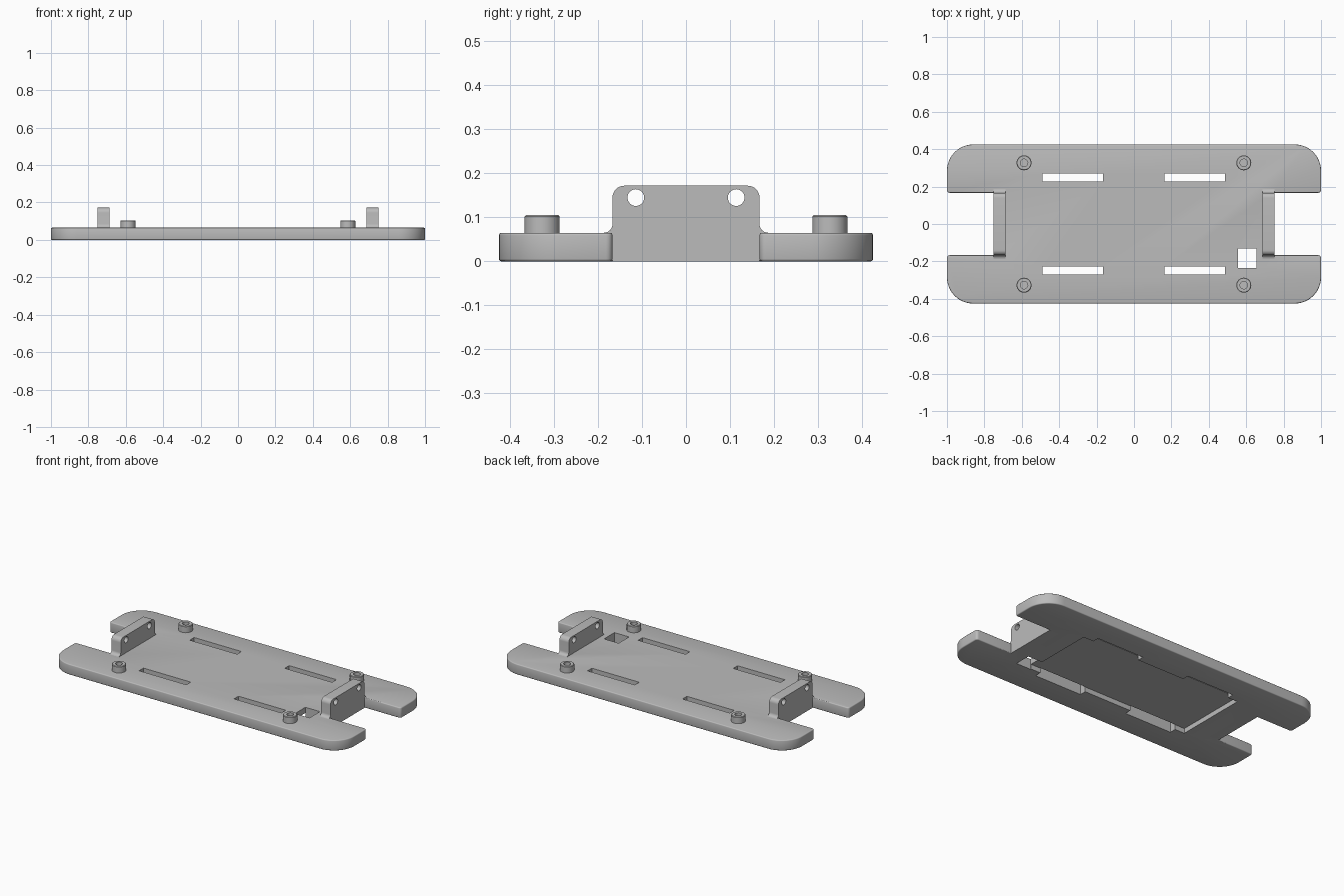
import bpy, bmesh, math

if "Cube" in bpy.data.objects:
    bpy.data.objects.remove(bpy.data.objects["Cube"])

grey = bpy.data.materials.new("mid_grey")
grey.diffuse_color = (0.5, 0.5, 0.5, 1)
grey.use_nodes = True
grey.node_tree.nodes["Principled BSDF"].inputs["Base Color"].default_value = grey.diffuse_color


def arc(cx, cy, r, a0, a1, n=8):
    """Points along a circular arc, angles in degrees."""
    return [(cx + r * math.cos(math.radians(a0 + (a1 - a0) * i / n)),
             cy + r * math.sin(math.radians(a0 + (a1 - a0) * i / n))) for i in range(n + 1)]


def add_object(name, bm):
    bmesh.ops.recalc_face_normals(bm, faces=bm.faces)
    mesh = bpy.data.meshes.new(name)
    bm.to_mesh(mesh)
    bm.free()
    mesh.materials.append(grey)
    ob = bpy.data.objects.new(name, mesh)
    bpy.context.collection.objects.link(ob)
    return ob


def extrude(name, points, offset, bevel=0.0):
    """Close a 3D outline and sweep it along offset, optionally rounding both rims."""
    bm = bmesh.new()
    face = bm.faces.new([bm.verts.new(p) for p in points])
    top = bmesh.ops.extrude_face_region(bm, geom=[face])["geom"]
    bmesh.ops.translate(bm, vec=offset, verts=[v for v in top if isinstance(v, bmesh.types.BMVert)])
    if bevel:
        rims = [e for e in bm.edges if abs(e.verts[0].co.z - e.verts[1].co.z) < 1e-6]
        bmesh.ops.bevel(bm, geom=rims, offset=bevel, segments=3, profile=0.5, affect="EDGES")
    return add_object(name, bm)


def box(name, x0, x1, y0, y1, z0, z1):
    return extrude(name, [(x0, y0, z0), (x1, y0, z0), (x1, y1, z0), (x0, y1, z0)], (0, 0, z1 - z0))


def cut(ob, cutters):
    for c in cutters:
        m = ob.modifiers.new("cut", "BOOLEAN")
        m.operation, m.solver, m.object = "DIFFERENCE", "EXACT", c
    bpy.context.view_layer.update()
    mesh = bpy.data.meshes.new_from_object(ob.evaluated_get(bpy.context.evaluated_depsgraph_get()))
    ob.modifiers.clear()
    ob.data = mesh
    for c in cutters:
        bpy.data.objects.remove(c)


def smooth(ob):
    bpy.ops.object.select_all(action="DESELECT")
    ob.select_set(True)
    bpy.context.view_layer.objects.active = ob
    bpy.ops.object.shade_smooth_by_angle(angle=math.radians(35))


L, W, T = 1.0, 0.425, 0.065        # half length, half width, thickness
NX, NY = 0.75, 0.167               # end notch
R = 0.14                           # outer corner radius

# H-shaped base plate: one quarter outline, mirrored round
q = [(NX, NY)] + arc(L - 0.015, NY + 0.015, 0.015, -90, 0, 4) + arc(L - R, W - R, R, 0, 90, 12)
half = q + [(-x, y) for x, y in reversed(q)]
outline = half + [(-x, -y) for x, y in half]
plate = extrude("base_plate", [(x, y, 0) for x, y in outline], (0, 0, T), 0.006)

# strap slots, square cable hole and underside pocket
cutters = [box("slot_cutter", x0, x0 + 0.325, y - 0.0215, y + 0.0215, -0.1, 0.2)
           for x0 in (-0.49, 0.162) for y in (-0.2485, 0.2485)]
cutters.append(box("hole_cutter", 0.555, 0.655, -0.234, -0.132, -0.1, 0.2))
cutters.append(box("pocket_cutter", -0.557, 0.557, -0.229, 0.229, -0.1, 0.03))
cut(plate, cutters)
smooth(plate)

# upright end brackets with rounded tops, flared feet and two holes
side = [(NY, 0), (NY, T - 0.004), (NY + 0.018, T - 0.004), (NY + 0.018, T)]
side += arc(NY + 0.02, T + 0.02, 0.02, 270, 180, 6)
side += arc(NY - 0.027, 0.172 - 0.027, 0.027, 0, 90, 8)
profile = side + [(-y, z) for y, z in reversed(side)]
for name, x0 in (("left_bracket", -0.752), ("right_bracket", 0.688)):
    bracket = extrude(name, [(x0, y, z) for y, z in profile], (0.064, 0, 0))
    holes = [extrude("pin_cutter", [(x0 - 0.1, y, z) for y, z in arc(s * 0.114, 0.145, 0.019, 0, 360, 32)[:-1]],
                     (0.3, 0, 0)) for s in (-1, 1)]
    cut(bracket, holes)
    smooth(bracket)

# standoffs: lathed rings with a blind screw hole
ring = [(0.04, T - 0.003), (0.04, 0.102), (0.037, 0.105), (0.02, 0.105), (0.02, T + 0.001), (0, T + 0.001)]
for i, (x, y) in enumerate([(x, y) for x in (-0.588, 0.587) for y in (-0.327, 0.327)]):
    bm = bmesh.new()
    verts = [bm.verts.new((x + r, y, z)) for r, z in ring]
    edges = [bm.edges.new(p) for p in zip(verts, verts[1:])]
    bmesh.ops.spin(bm, geom=verts + edges, cent=(x, y, 0), axis=(0, 0, 1), angle=math.tau, steps=32)
    bmesh.ops.remove_doubles(bm, verts=bm.verts, dist=1e-5)
    smooth(add_object(f"standoff_{i + 1}", bm))
